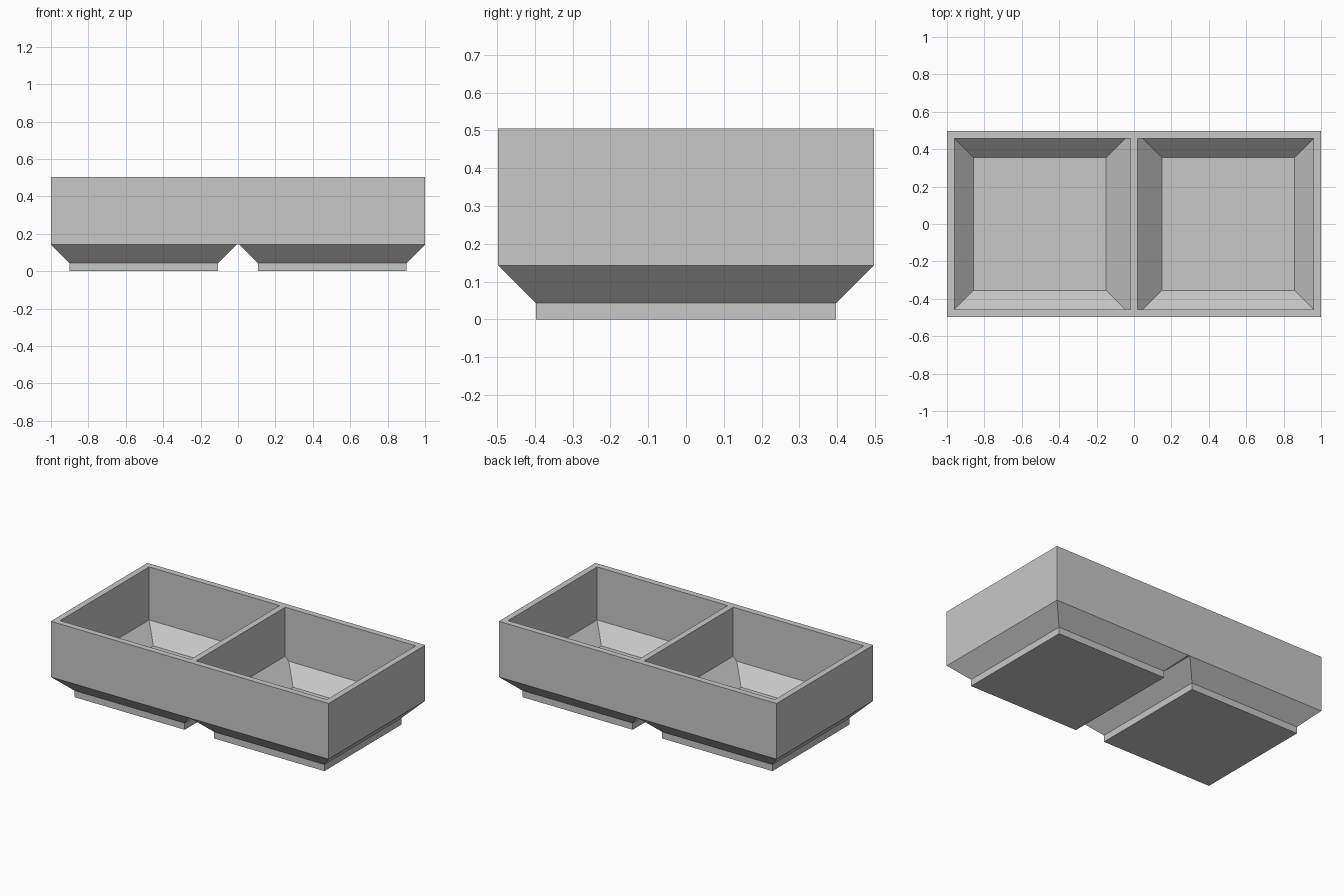
import bpy, bmesh

if "Cube" in bpy.data.objects:
    bpy.data.objects.remove(bpy.data.objects["Cube"])

TOP = 0.505                       # rim height
HALF = 0.497                      # half size of one square cell
CX = 0.503                        # cell centre
FOOT_Z, BODY_Z = 0.043, 0.143     # foot top, start of vertical walls
FOOT = HALF - 0.1                 # half size of a foot
WALL = 0.04
INNER = HALF - WALL               # half size of the cavity
DIVIDER = 0.02                    # half thickness of the divider
SLOPE_Z, FLOOR_Z = 0.160, 0.0575  # inner chamfer top, cavity floor
FLOOR = INNER - (SLOPE_Z - FLOOR_Z)

bm = bmesh.new()


def rect(x0, x1, y, z):
    """Four vertices of a level rectangle, counter-clockwise from above."""
    return [bm.verts.new(p) for p in ((x0, -y, z), (x1, -y, z), (x1, y, z), (x0, y, z))]


def square(half, z):
    return rect(CX - half, CX + half, half, z)


def skin(a, b, sides=(0, 1, 2, 3)):
    """Join two rectangles by quads."""
    for i in sides:
        j = (i + 1) % 4
        bm.faces.new((a[i], a[j], b[j], b[i]))


# Foot and outer chamfer
bottom, foot_top, chamfer_top = square(FOOT, 0), square(FOOT, FOOT_Z), square(HALF, BODY_Z)
bm.faces.new(bottom[::-1])
skin(bottom, foot_top)
skin(foot_top, chamfer_top)

# Outer walls and the narrow strip between the cells
wall_low, wall_top = rect(0, 1, HALF, BODY_Z), rect(0, 1, HALF, TOP)
skin(wall_low, wall_top, (0, 1, 2))
bm.faces.new((wall_low[0], wall_low[3], chamfer_top[3], chamfer_top[0]))

# Rim around the opening
opening = rect(DIVIDER, CX + INNER, INNER, TOP)
skin(wall_top, opening)

# Cavity floor and sloped sides; the slope by the divider runs up higher
floor, slope = square(FLOOR, FLOOR_Z), square(INNER, SLOPE_Z)
bm.faces.new(floor)
skin(slope, floor)
rise = CX - INNER - DIVIDER
front, back = [bm.verts.new((DIVIDER, y, SLOPE_Z + rise)) for y in (-INNER, INNER)]
bm.faces.new((slope[0], slope[3], back, front))

# Cavity walls
bm.faces.new((front, back, opening[3], opening[0]))
bm.faces.new((slope[1], slope[2], opening[2], opening[1]))
bm.faces.new((slope[0], slope[1], opening[1], opening[0], front))
bm.faces.new((slope[2], slope[3], back, opening[3], opening[2]))

# Mirror to the second cell and close the shell
half = bm.verts[:] + bm.edges[:] + bm.faces[:]
bmesh.ops.mirror(bm, geom=half, axis='X', merge_dist=0.0005)
bmesh.ops.remove_doubles(bm, verts=bm.verts[:], dist=0.0005)
bmesh.ops.recalc_face_normals(bm, faces=bm.faces[:])

mesh = bpy.data.meshes.new("two_cell_tray")
bm.to_mesh(mesh)
bm.free()
tray = bpy.data.objects.new("two_cell_tray", mesh)
bpy.context.collection.objects.link(tray)

grey = bpy.data.materials.new("light_grey")
grey.diffuse_color = (0.58, 0.58, 0.58, 1)
grey.use_nodes = True
grey.node_tree.nodes["Principled BSDF"].inputs["Base Color"].default_value = grey.diffuse_color
mesh.materials.append(grey)
